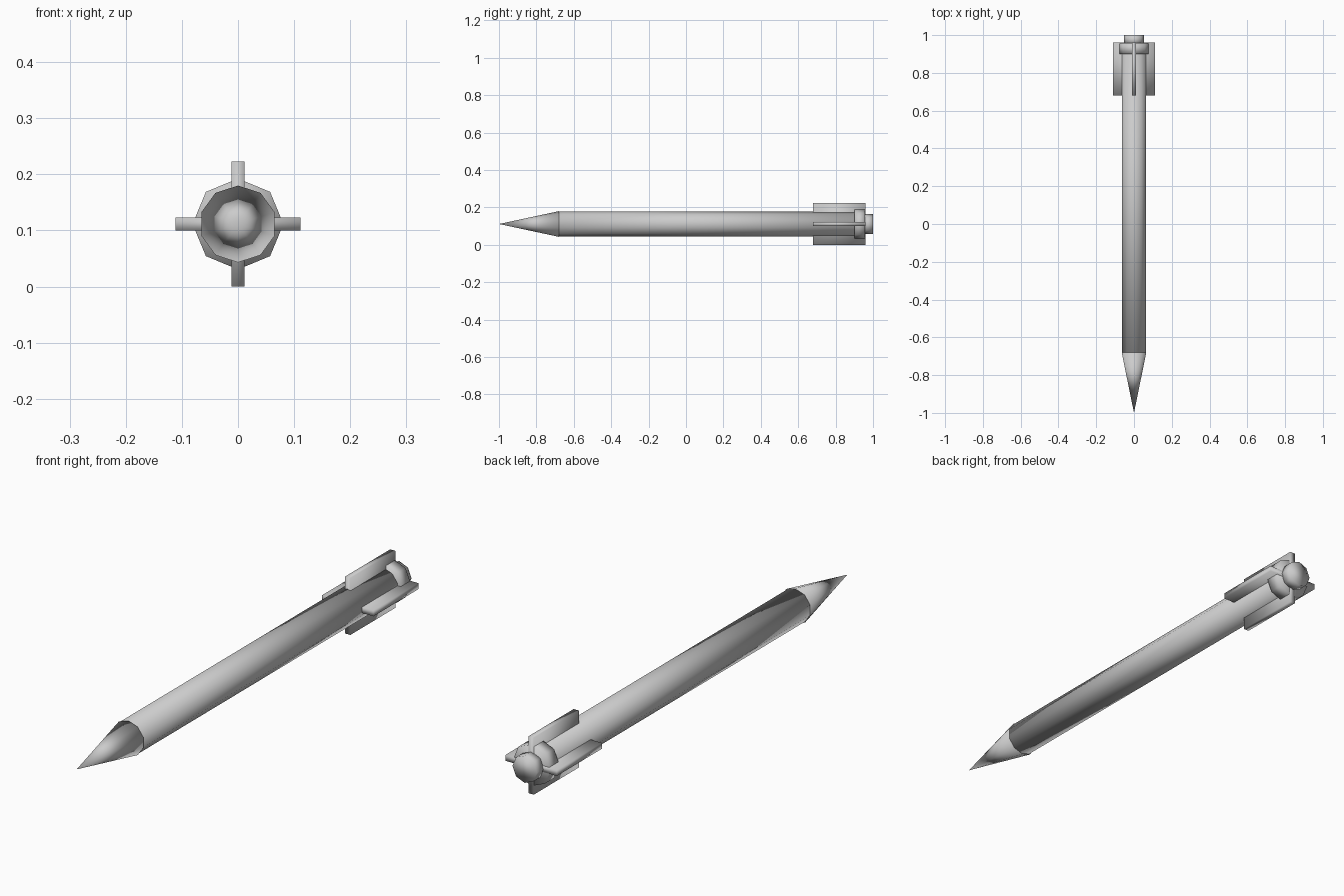
import bpy
import math

default = bpy.data.objects.get("Cube")
if default:
    bpy.data.objects.remove(default, do_unlink=True)

AXIS_Z = 0.1115          # height of the long axis

# Single painted-metal colour
grey = bpy.data.materials.new("light_grey")
grey.use_nodes = True
colour = (0.6, 0.6, 0.6, 1.0)
grey.diffuse_color = colour
grey.node_tree.nodes["Principled BSDF"].inputs["Base Color"].default_value = colour


def finish(name):
    """Name the new part, apply its transform, smooth and colour it."""
    part = bpy.context.object
    part.name = part.data.name = name
    bpy.ops.object.transform_apply(location=False, rotation=True, scale=True)
    bpy.ops.object.shade_smooth()
    part.data.materials.append(grey)
    return part


def tube(name, sides, rear_radius, front_radius, front_y, rear_y):
    """Capped low-poly cylinder or cone lying along y."""
    bpy.ops.mesh.primitive_cone_add(
        vertices=sides, radius1=rear_radius, radius2=front_radius,
        depth=rear_y - front_y, end_fill_type='NGON',
        location=(0, (front_y + rear_y) / 2, AXIS_Z),
        rotation=(math.pi / 2, 0, 0))
    return finish(name)


def fin_pair(name, width, height, front_y, rear_y):
    """Flat slab crossing the body, making two opposite fins."""
    bpy.ops.mesh.primitive_cube_add(
        size=1, location=(0, (front_y + rear_y) / 2, AXIS_Z))
    bpy.context.object.scale = (width, rear_y - front_y, height)
    return finish(name)


# Nose, body and tail
tube("nose_cone", 10, 0.0685, 0, -1.0, -0.68)
tube("body", 10, 0.0655, 0.0655, -0.68, 0.91)
tube("tail_collar", 8, 0.081, 0.081, 0.90, 0.957)
tube("tail_nozzle", 8, 0.053, 0.053, 0.95, 1.0)

# Crossed fins
fin_pair("side_fins", 0.223, 0.023, 0.68, 0.96)
fin_pair("upright_fins", 0.023, 0.223, 0.68, 0.96)
